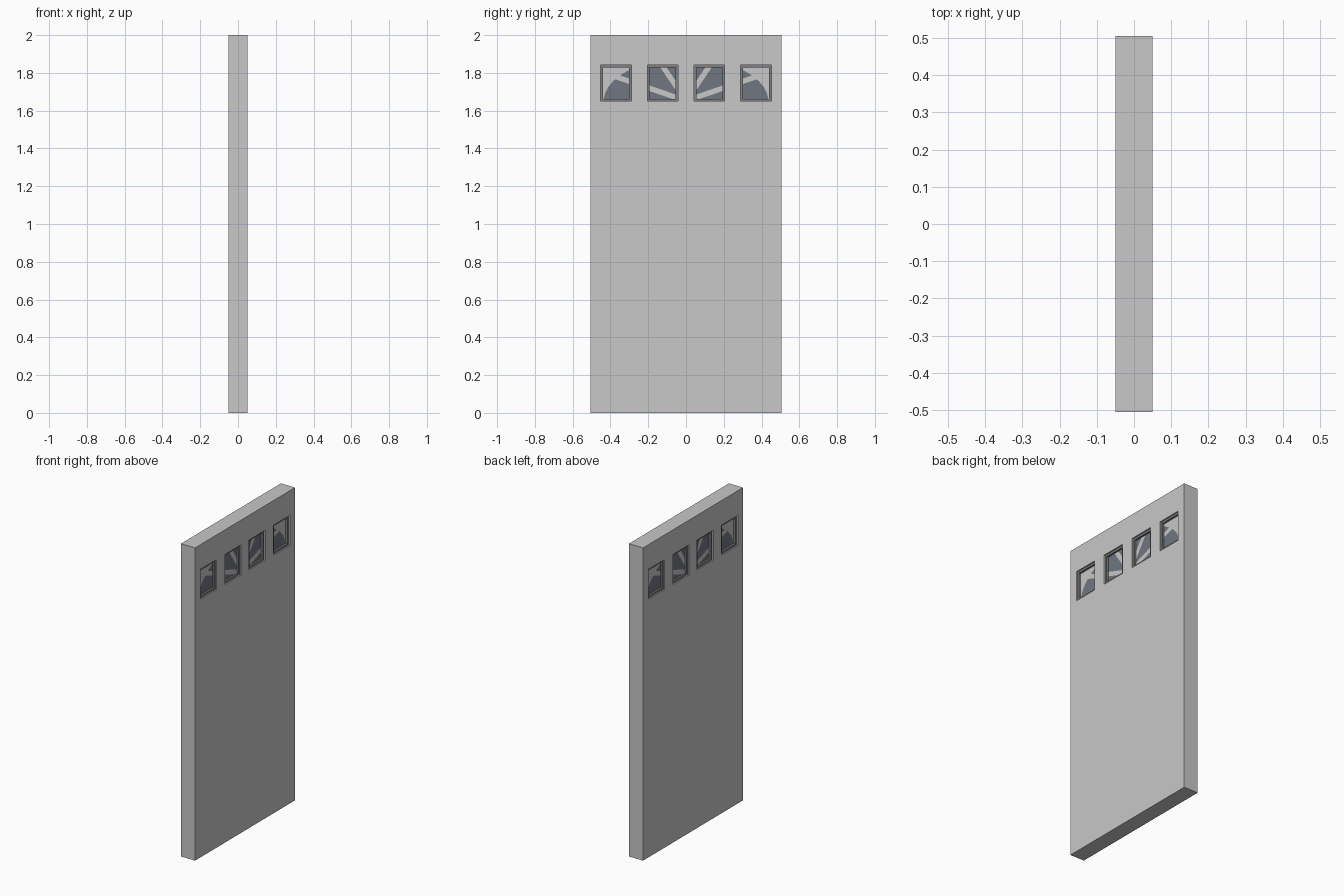
import bpy, bmesh, math
from mathutils import Vector

if "Cube" in bpy.data.objects:
    bpy.data.objects.remove(bpy.data.objects["Cube"])

HALF_T, HALF_W, HEIGHT = 0.05, 0.505, 2.0
Z0, Z1 = 1.65, 1.842                      # window sill and head
WINDOWS = [(-0.452, -0.289), (-0.205, -0.042), (0.042, 0.205), (0.289, 0.452)]
RIM = 0.013                               # frame width
SUN_Z, SUN_A, SUN_B = 1.652, 0.435, 0.225   # sunburst ellipse
RAYS = [math.radians(a) for a in (19, 56, 124, 161)]
RAY_HALF = 0.014


def material(name, rgb):
    m = bpy.data.materials.new(name)
    m.diffuse_color = (*rgb, 1)
    m.use_nodes = True
    m.node_tree.nodes["Principled BSDF"].inputs["Base Color"].default_value = m.diffuse_color
    return m


paint = material("light grey paint", (0.58, 0.58, 0.58))
trim = material("dark grey trim", (0.22, 0.22, 0.23))
glass = material("blue grey glass", (0.16, 0.18, 0.22))


def make(name, bm, *mats):
    bmesh.ops.recalc_face_normals(bm, faces=bm.faces)
    me = bpy.data.meshes.new(name)
    bm.to_mesh(me)
    bm.free()
    for m in mats:
        me.materials.append(m)
    ob = bpy.data.objects.new(name, me)
    bpy.context.collection.objects.link(ob)
    return ob


def box(bm, hx, y0, y1, z0, z1):
    vs = bmesh.ops.create_cube(bm, size=1)["verts"]
    for v in vs:
        v.co = Vector((v.co.x * 2 * hx, (y0 + y1) / 2 + v.co.y * (y1 - y0),
                       (z0 + z1) / 2 + v.co.z * (z1 - z0)))


# door slab with four window openings
bm = bmesh.new()
box(bm, HALF_T, -HALF_W, HALF_W, 0, HEIGHT)
door = make("door_slab", bm, paint)
bm = bmesh.new()
for y0, y1 in WINDOWS:
    box(bm, 0.1, y0, y1, Z0, Z1)
cutter = make("window_cutter", bm, paint)
cutter.hide_render = True
cutter.hide_viewport = True
mod = door.modifiers.new("openings", 'BOOLEAN')
mod.operation, mod.solver, mod.object = 'DIFFERENCE', 'EXACT', cutter


# frame with sloping inner edge, on both faces of the door
def ring(x, y0, y1, inset):
    return [(x, y0 + inset, Z0 + inset), (x, y1 - inset, Z0 + inset),
            (x, y1 - inset, Z1 - inset), (x, y0 + inset, Z1 - inset)]


for i, (y0, y1) in enumerate(WINDOWS):
    bm = bmesh.new()
    for s in (-1, 1):
        loops = [[bm.verts.new(p) for p in ring(s * x, y0, y1, ins)]
                 for x, ins in ((0.042, 0), (0.042, RIM), (0.03, RIM))]
        for a, b in zip(loops, loops[1:]):
            for k in range(4):
                n = (k + 1) % 4
                bm.faces.new((a[k], a[n], b[n], b[k]))
    make(f"window_frame_{i + 1}", bm, trim)

# panes: cut along the sunburst outline and rays, then coloured by region
def cut(bm, co, no):
    bmesh.ops.bisect_plane(bm, geom=bm.verts[:] + bm.edges[:] + bm.faces[:],
                           plane_co=co, plane_no=no, dist=1e-6)


def is_light(y, z):
    z -= SUN_Z
    if (y / SUN_A) ** 2 + (z / SUN_B) ** 2 > 0.999:
        return True
    return any(abs(z * math.cos(a) - y * math.sin(a)) < RAY_HALF and
               y * math.cos(a) + z * math.sin(a) > 0 for a in RAYS)


STEPS = 32
arc = [(SUN_A * math.cos(math.pi * k / STEPS), SUN_Z + SUN_B * math.sin(math.pi * k / STEPS))
       for k in range(STEPS + 1)]
for i, (y0, y1) in enumerate(WINDOWS):
    bm = bmesh.new()
    box(bm, 0.03, y0 + RIM, y1 - RIM, Z0 + RIM, Z1 - RIM)
    for (ya, za), (yb, zb) in zip(arc, arc[1:]):
        if max(ya, yb) > y0 and min(ya, yb) < y1:
            cut(bm, (0, ya, za), (0, zb - za, ya - yb))
    for a in RAYS:
        no = Vector((0, -math.sin(a), math.cos(a)))
        for s in (-1, 1):
            cut(bm, Vector((0, 0, SUN_Z)) + no * RAY_HALF * s, no)
    for f in bm.faces:
        c = f.calc_center_median()
        f.material_index = 1 if is_light(c.y, c.z) else 0
    make(f"sunburst_pane_{i + 1}", bm, glass, paint)
